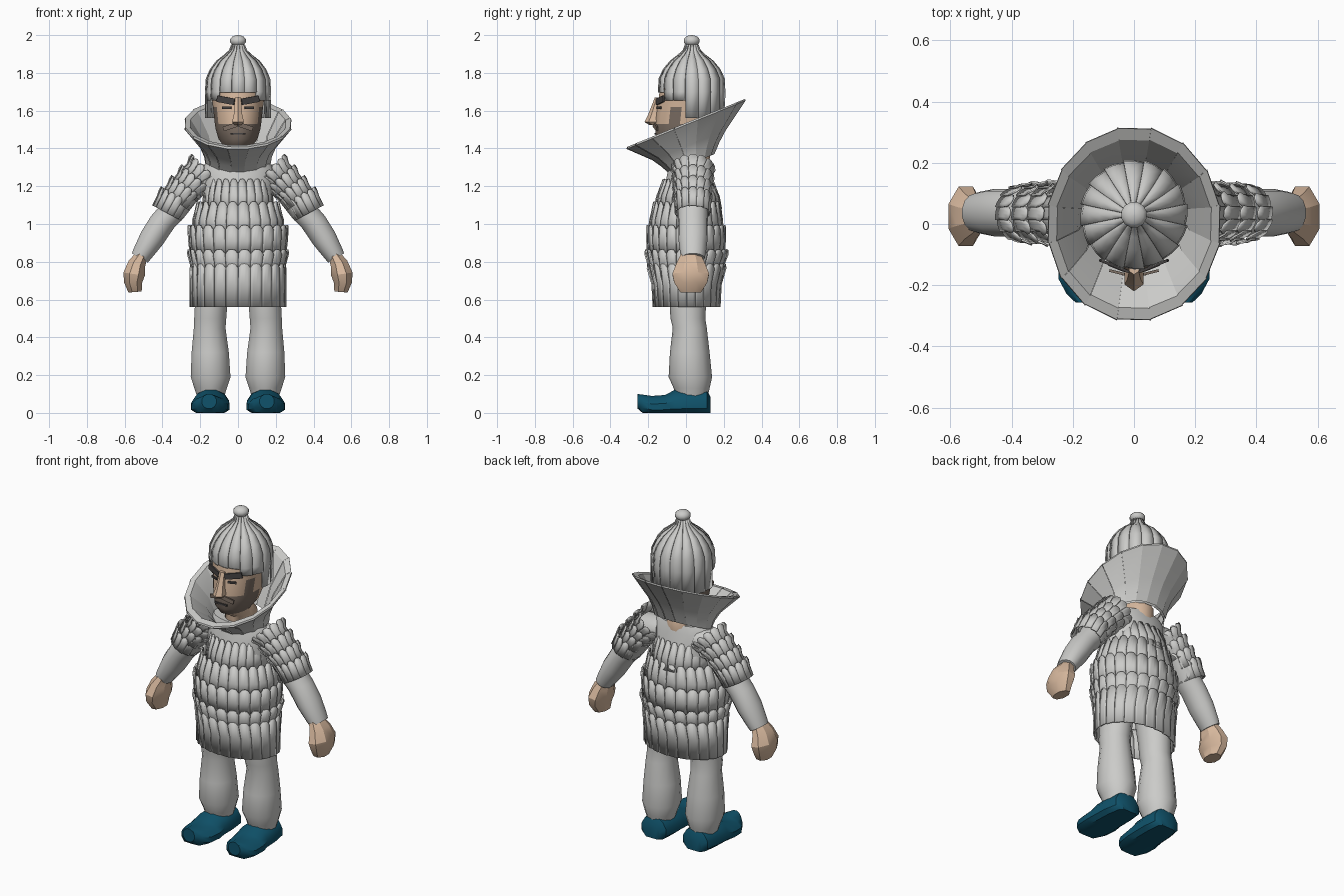
import bpy, bmesh, math
from math import sin, cos, pi, radians
from mathutils import Vector


def material(name, rgb):
    m = bpy.data.materials.new(name)
    m.diffuse_color = (*rgb, 1)
    return m


STEEL = material("light steel", (0.60, 0.60, 0.585))
SKIN = material("skin", (0.68, 0.48, 0.34))
BEARD = material("beard brown", (0.20, 0.155, 0.125))
BROW = material("dark brow", (0.06, 0.055, 0.055))
TEAL = material("teal leather", (0.005, 0.085, 0.145))


def finish(name, bm, mats, angle=35, recalc=False, thick=0):
    if recalc:
        bmesh.ops.recalc_face_normals(bm, faces=bm.faces)
    me = bpy.data.meshes.new(name)
    bm.to_mesh(me)
    bm.free()
    for m in mats:
        me.materials.append(m)
    ob = bpy.data.objects.new(name, me)
    bpy.context.collection.objects.link(ob)
    bpy.ops.object.select_all(action='DESELECT')
    ob.select_set(True)
    bpy.context.view_layer.objects.active = ob
    if angle:
        bpy.ops.object.shade_smooth_by_angle(angle=radians(angle))
    if thick:
        mod = ob.modifiers.new("thickness", 'SOLIDIFY')
        mod.thickness = thick
        mod.offset = -1
    return ob


def loft(name, rings, mat, n=12, angle=50, floor=None, rule=None, mats=None):
    """Closed skin through rings given as (centre, U axis, V axis)."""
    bm = bmesh.new()
    rows = []
    for c, u, v in rings:
        row = []
        for i in range(n):
            a = 2 * pi * (i + 0.5) / n
            p = Vector(c) + Vector(u) * cos(a) + Vector(v) * sin(a)
            if floor is not None:
                p.z = max(p.z, floor)
            row.append(bm.verts.new(p))
        rows.append(row)
    for a, b in zip(rows, rows[1:]):
        for i in range(n):
            k = (i + 1) % n
            bm.faces.new((a[i], a[k], b[k], b[i]))
    bm.faces.new(rows[0][::-1])
    bm.faces.new(rows[-1])
    if rule:
        for f in bm.faces:
            f.material_index = rule(f.calc_center_median())
    return finish(name, bm, mats or [mat], angle, recalc=True)


def upright(x, y, z, rx, ry):
    return ((x, y, z), (rx, 0, 0), (0, ry, 0))


def limb(side, x, z, tilt, ru, ry, y=0.037):
    t = radians(tilt)
    return ((side * x, y, z), (side * ru * cos(t), 0, ru * sin(t)), (0, ry, 0))


def plates(name, n, levels, cols=4, scallop=0.0, lap=0.006, low=None,
           shift=0.0, thick=0.008, angle=35):
    """Ring of overlapping plates; levels are (z, centre y, rx, ry, slope)."""
    bm = bmesh.new()
    for k in range(n):
        mid = 2 * pi * (k + 0.5 + shift) / n
        grid = []
        for j, (z, cy, rx, ry, slope) in enumerate(levels):
            row = []
            for i in range(cols + 1):
                s = i / cols
                a = -pi / 2 + 2 * pi * (k + s + shift) / n
                x = (rx + lap * s) * cos(a)
                y = cy + (ry + lap * s) * sin(a)
                h = z + slope * y
                if j == len(levels) - 1:
                    h -= scallop * abs(2 * s - 1) ** 3
                if low and j == 0:
                    h = low(abs((mid + pi) % (2 * pi) - pi))
                row.append(bm.verts.new((x, y, h)))
            grid.append(row)
        for a, b in zip(grid, grid[1:]):
            for i in range(cols):
                bm.faces.new((a[i], a[i + 1], b[i + 1], b[i]))
    return finish(name, bm, [STEEL], angle, thick=thick)


# Torso under the armour
loft("torso", [upright(0, 0.015, *r) for r in (
    (0.98, 0.20, 0.16), (1.13, 0.185, 0.15), (1.22, 0.195, 0.125),
    (1.29, 0.195, 0.11), (1.335, 0.16, 0.095))], STEEL, n=20)

# Scale rows around the body, top to bottom
ROWS = {
    "chest_scales": ((1.08, 0.01, 0.185, 0.175, 0), (1.15, 0.01, 0.18, 0.162, 0),
                     (1.24, 0.01, 0.165, 0.130, 0)),
    "upper_waist_scales": ((0.95, 0.0, 0.238, 0.195, 0), (1.02, 0.0, 0.238, 0.19, 0),
                           (1.12, 0.005, 0.215, 0.175, 0)),
    "waist_scales": ((0.84, 0.0, 0.25, 0.2, 0), (0.91, 0.0, 0.258, 0.205, 0),
                     (0.995, 0.0, 0.262, 0.206, 0)),
    "hip_scales": ((0.75, 0.0, 0.238, 0.19, 0), (0.79, 0.0, 0.25, 0.2, 0),
                   (0.865, 0.003, 0.264, 0.217, 0)),
    "skirt_scales": ((0.56, 0.003, 0.25, 0.174, 0), (0.68, 0.003, 0.25, 0.18, 0),
                     (0.79, 0.003, 0.25, 0.205, 0)),
}
for row_name, row_levels in ROWS.items():
    plates(row_name, 24, row_levels, scallop=0.025)

# Tilted flaring collar with a flat lip
plates("collar", 16, (
    (1.307, 0.03, 0.172, 0.12, 0.42), (1.36, 0.022, 0.18, 0.155, 0.41),
    (1.41, 0.015, 0.20, 0.195, 0.40), (1.525, 0, 0.285, 0.318, 0.406),
    (1.535, 0, 0.283, 0.316, 0.406), (1.53, 0, 0.255, 0.278, 0.406),
    (1.42, 0.015, 0.185, 0.18, 0.40), (1.307, 0.03, 0.16, 0.108, 0.42)),
    cols=1, lap=0.003, shift=-0.5, thick=0, angle=25)


# Head with neck, beard coloured by height and direction
def face_colour(c):
    return 1 if (1.40 < c.z < 1.515 and c.y < 0.03) or \
        (1.51 < c.z < 1.66 and abs(c.x) > 0.1 and -0.07 < c.y < 0.0) else 0


loft("head", [upright(0, y, z, rx, ry) for z, y, rx, ry in (
    (1.27, 0.03, 0.09, 0.09), (1.37, 0.03, 0.085, 0.10), (1.41, -0.02, 0.075, 0.12),
    (1.45, -0.01, 0.105, 0.155), (1.50, 0.0, 0.12, 0.165), (1.53, 0.0, 0.125, 0.165),
    (1.62, 0.01, 0.135, 0.165), (1.72, 0.02, 0.15, 0.16))],
    SKIN, n=16, rule=face_colour, mats=[SKIN, BEARD])
loft("nose", [upright(0, y, z, rx, ry) for z, y, rx, ry in (
    (1.525, -0.165, 0.022, 0.03), (1.54, -0.175, 0.036, 0.045),
    (1.58, -0.165, 0.026, 0.035), (1.67, -0.145, 0.018, 0.02))], SKIN, n=6, angle=30)


def facial_plate(name, x, y, z, size, rot, mat):
    bm = bmesh.new()
    bmesh.ops.create_cube(bm, size=1)
    bmesh.ops.scale(bm, vec=size, verts=bm.verts)
    ob = finish(name, bm, [mat], 0)
    ob.location = (x, y, z)
    ob.rotation_euler = rot


for s in (-1, 1):
    facial_plate("eyebrow", s * 0.065, -0.137, 1.655, (0.10, 0.009, 0.034),
                 (0, s * radians(-10), s * radians(22)), BROW)
    facial_plate("eye", s * 0.06, -0.142, 1.615, (0.05, 0.008, 0.012),
                 (0, 0, s * radians(22)), BROW)
    facial_plate("moustache", s * 0.04, -0.162, 1.515, (0.08, 0.009, 0.024),
                 (0, s * radians(18), s * radians(14)), BEARD)
facial_plate("mouth", 0, -0.164, 1.478, (0.08, 0.008, 0.01), (0, 0, 0), BROW)


# Helmet: ribbed onion dome, open at the face
def helmet_edge(a):
    return 1.695 if a < radians(45) else 1.655 if a < radians(75) else 1.56


plates("helmet", 16, (
    (1.56, 0.03, 0.17, 0.172, 0), (1.70, 0.03, 0.172, 0.175, 0),
    (1.77, 0.03, 0.167, 0.172, 0), (1.82, 0.03, 0.145, 0.148, 0),
    (1.865, 0.03, 0.11, 0.11, 0), (1.895, 0.03, 0.07, 0.07, 0),
    (1.92, 0.03, 0.042, 0.042, 0), (1.95, 0.03, 0.03, 0.03, 0)),
    cols=2, lap=0.007, low=helmet_edge, shift=-0.5, thick=0.006)
loft("helmet_knob", [upright(0, 0.03, 1.97 + 0.03 * sin(t), 0.045 * cos(t), 0.045 * cos(t))
                     for t in (-1.3, -0.8, -0.3, 0.3, 0.8, 1.2, 1.5)], STEEL)

for s in (-1, 1):
    # Sleeve and forearm
    loft("arm", [limb(s, *r) for r in (
        (0.12, 1.25, 80, 0.07, 0.08), (0.20, 1.24, 60, 0.085, 0.09),
        (0.27, 1.18, 40, 0.08, 0.085), (0.345, 1.07, 28, 0.072, 0.08),
        (0.40, 1.01, 28, 0.07, 0.078), (0.455, 0.925, 30, 0.068, 0.078),
        (0.505, 0.845, 30, 0.055, 0.068), (0.52, 0.82, 30, 0.05, 0.062))], STEEL, n=14)
    # Fist
    loft("hand", [limb(s, *r, y=0.025) for r in (
        (0.51, 0.835, 28, 0.035, 0.055), (0.535, 0.79, 20, 0.05, 0.08),
        (0.55, 0.735, 8, 0.062, 0.105), (0.555, 0.69, 0, 0.052, 0.095),
        (0.545, 0.64, -5, 0.038, 0.06))], SKIN, n=8, angle=30)
    # Four flared rows of shoulder scales
    for i, (x, z, tilt, r, ry, length) in enumerate((
            (0.17, 1.295, 45, 0.105, 0.115, 0.10), (0.22, 1.25, 40, 0.10, 0.11, 0.10),
            (0.272, 1.203, 35, 0.095, 0.105, 0.10), (0.325, 1.155, 28, 0.092, 0.10, 0.11))):
        ob = plates("shoulder_scales_%d" % (i + 1), 14, (
            (-length, 0, 0.084, 0.09, 0), (-length / 2, 0, 0.086, 0.092, 0),
            (0, 0, r, ry, 0)), scallop=0.02, thick=0.006)
        ob.location = (s * x, 0.035, z)
        ob.rotation_euler.y = -s * radians(tilt)
    # Trouser leg
    loft("leg", [upright(s * x, y, z, rx, ry) for z, x, y, rx, ry in (
        (0.09, 0.145, 0.03, 0.075, 0.085), (0.13, 0.145, 0.03, 0.088, 0.095),
        (0.19, 0.145, 0.023, 0.108, 0.115), (0.32, 0.147, 0.02, 0.101, 0.105),
        (0.45, 0.15, 0.02, 0.086, 0.09), (0.50, 0.147, 0.01, 0.087, 0.092),
        (0.58, 0.142, 0.01, 0.088, 0.097), (0.72, 0.13, 0.01, 0.095, 0.11))], STEEL, n=14)
    # Shoe with a turned-up toe
    loft("shoe", [((s * x, y, bottom + h * 0.35), (w, 0, 0), (0, 0, h * 0.67))
                  for y, x, w, bottom, h in (
        (0.13, 0.14, 0.055, 0, 0.085), (0.11, 0.14, 0.085, 0, 0.125),
        (0.03, 0.143, 0.098, 0, 0.127), (-0.06, 0.145, 0.10, 0, 0.122),
        (-0.11, 0.147, 0.106, 0, 0.095), (-0.18, 0.15, 0.10, 0, 0.09),
        (-0.23, 0.152, 0.07, 0.012, 0.085), (-0.256, 0.153, 0.04, 0.04, 0.06))],
        TEAL, n=12, angle=35, floor=0)
